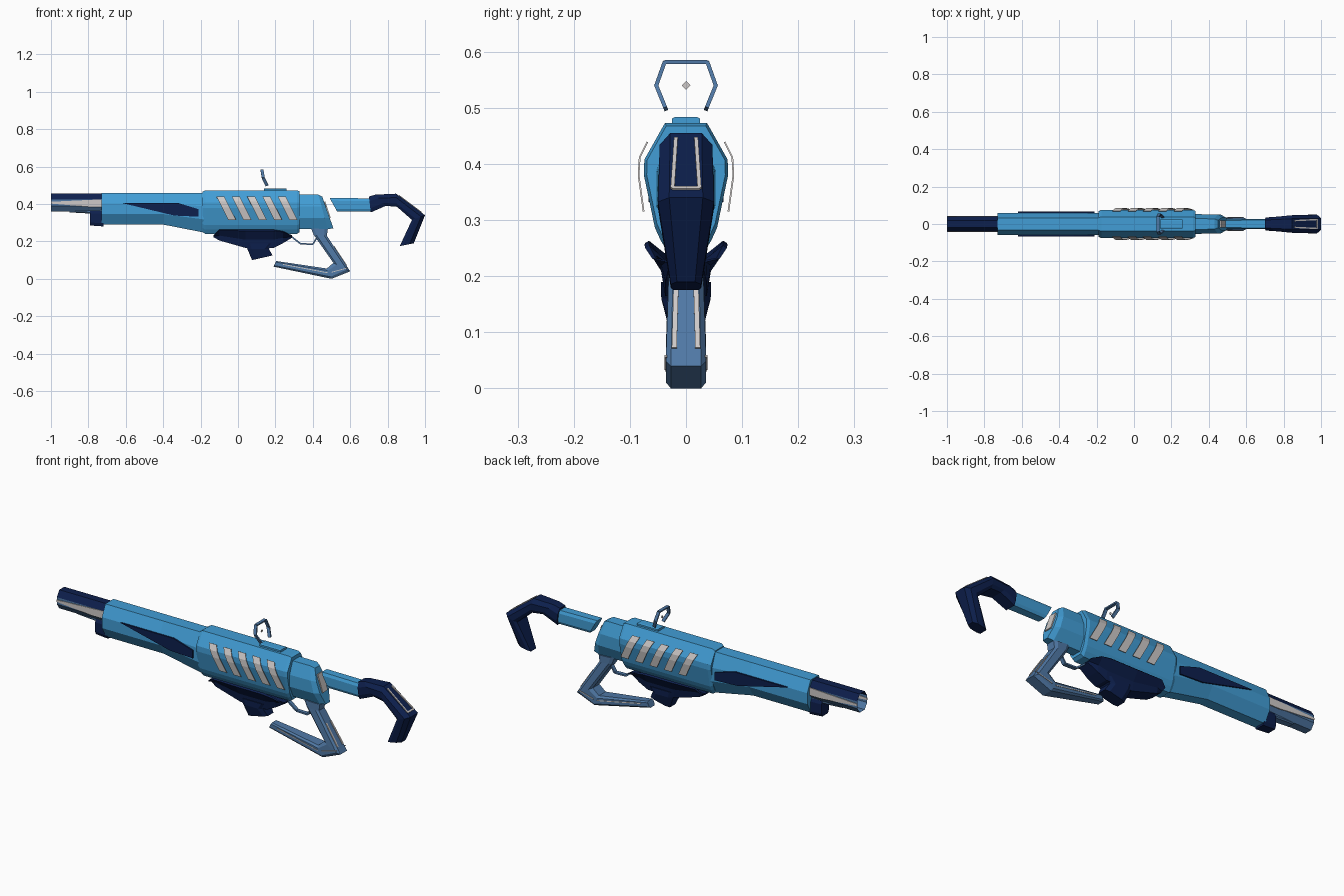
import bpy, bmesh
from mathutils import Vector, Matrix

cube = bpy.data.objects.get("Cube")
if cube:
    bpy.data.objects.remove(cube, do_unlink=True)


def material(name, rgb):
    m = bpy.data.materials.new(name)
    m.use_nodes = True
    m.diffuse_color = (*rgb, 1)
    m.node_tree.nodes["Principled BSDF"].inputs["Base Color"].default_value = (*rgb, 1)
    return m


SKY = material("sky blue", (0.054, 0.34, 0.67))
NAVY = material("navy", (0.004, 0.014, 0.075))
SLATE = material("slate blue", (0.08, 0.19, 0.38))
PALE = material("pale grey", (0.62, 0.59, 0.58))


def finish(name, bm, *mats):
    bmesh.ops.recalc_face_normals(bm, faces=bm.faces)
    mesh = bpy.data.meshes.new(name)
    bm.to_mesh(mesh)
    bm.free()
    for m in mats:
        mesh.materials.append(m)
    ob = bpy.data.objects.new(name, mesh)
    bpy.context.collection.objects.link(ob)
    return ob


def loft_mesh(stations, profile):
    """Skin mirrored sections; a station is (top xz, bottom xz, half width)."""
    bm = bmesh.new()
    section = profile + [(-y, t) for y, t in reversed(profile)]
    rings = []
    for top, low, w in stations:
        a, b = Vector((low[0], 0, low[1])), Vector((top[0], 0, top[1]))
        rings.append([bm.verts.new(a.lerp(b, t) + Vector((0, y * w, 0))) for y, t in section])
    n = len(section)
    for r, s in zip(rings, rings[1:]):
        for i in range(n):
            bm.faces.new((r[i], r[(i + 1) % n], s[(i + 1) % n], s[i]))
    caps = [bm.faces.new(rings[0]), bm.faces.new(rings[-1])]
    return bm, caps


def loft(name, stations, profile, mat):
    return finish(name, loft_mesh(stations, profile)[0], mat)


def along_x(*rows):
    """Upright stations from (x, bottom z, top z, half width)."""
    return [((x, hi), (x, lo), w) for x, lo, hi, w in rows]


def bar(name, p, q, width, thick, mat, axis=(0, 1, 0)):
    """Box running from p to q, with its width along the given axis."""
    p, q, side = Vector(p), Vector(q), Vector(axis)
    d = (q - p).normalized()
    frame = Matrix((d, side, d.cross(side))).transposed().to_4x4()
    bm = bmesh.new()
    bmesh.ops.create_cube(bm, size=1)
    scale = Matrix.Diagonal(((q - p).length, width, thick, 1))
    bm.transform(Matrix.Translation((p + q) / 2) @ frame @ scale)
    return finish(name, bm, mat)


def plate(name, pts, y0, y1, mat):
    """Flat side plate from an xz outline."""
    bm = bmesh.new()
    face = bm.faces.new([bm.verts.new((x, y0, z)) for x, z in pts])
    ext = bmesh.ops.extrude_face_region(bm, geom=[face])["geom"]
    bmesh.ops.translate(bm, vec=(0, y1 - y0, 0),
                        verts=[v for v in ext if isinstance(v, bmesh.types.BMVert)])
    return finish(name, bm, mat)


SIDES = (("front", -1), ("back", 1))
BOX = [(0.75, 0), (1, 0.2), (1, 0.8), (0.75, 1)]
HULL = [(0.45, 0), (1, 0.33), (1, 0.66), (0.55, 1)]

# Barrel: navy above, slate below, hollow muzzle
bm, caps = loft_mesh(along_x((-1, 0.36, 0.455, 0.04), (-0.7, 0.36, 0.455, 0.04)),
                     [(0.5, 0), (1, 0.3), (1, 0.68), (0.5, 1)])
bmesh.ops.inset_region(bm, faces=[caps[0]], thickness=0.012)
bore = bmesh.ops.extrude_face_region(bm, geom=[caps[0]])["geom"]
bmesh.ops.translate(bm, vec=(0.12, 0, 0), verts=[g for g in bore if isinstance(g, bmesh.types.BMVert)])
bmesh.ops.delete(bm, geom=[caps[0]], context="FACES")
for f in bm.faces:
    f.material_index = 0 if f.calc_center_median().z > 0.425 else 1
finish("barrel", bm, NAVY, SLATE)
loft("barrel_under_rail", along_x((-0.9, 0.355, 0.38, 0.02), (-0.72, 0.345, 0.38, 0.025)), BOX, SLATE)
loft("barrel_lug", along_x((-0.79, 0.285, 0.365, 0.03), (-0.72, 0.28, 0.365, 0.032)), BOX, NAVY)
for side, s in SIDES:
    plate("barrel_stripe_" + side, [(-1, 0.402), (-1, 0.412), (-0.73, 0.425), (-0.73, 0.385), (-0.8, 0.385)],
          s * 0.038, s * 0.043, PALE)

# Handguard with side inlays
loft("handguard", along_x((-0.73, 0.29, 0.46, 0.06), (-0.4, 0.29, 0.46, 0.06),
                          (-0.17, 0.245, 0.46, 0.06)), HULL, SKY)
for side, s in SIDES:
    plate("handguard_inlay_" + side, [(-0.62, 0.405), (-0.32, 0.405), (-0.21, 0.372),
                                      (-0.21, 0.332), (-0.34, 0.338)], s * 0.059, s * 0.067, NAVY)

# Receiver and its sloping rear block
loft("receiver", along_x((-0.19, 0.25, 0.465, 0.068), (-0.175, 0.24, 0.473, 0.075),
                         (0.315, 0.24, 0.473, 0.075), (0.33, 0.25, 0.468, 0.07)),
     [(0.4, 0), (0.6, 0.1), (0.74, 0.2), (1, 0.6), (0.99, 0.72), (0.5, 1)], SKY)
loft("receiver_rear", [((0.32, 0.45), (0.32, 0.265), 0.053), ((0.43, 0.45), (0.48, 0.265), 0.05),
                       ((0.45, 0.44), (0.51, 0.27), 0.036)], HULL, SKY)
bar("receiver_rear_panel", (0.463, 0, 0.412), (0.492, 0, 0.325), 0.04, 0.008, PALE)

# Slanted vents wrapping the receiver sides
for side, s in SIDES:
    for i in range(5):
        bm = bmesh.new()
        rows = []
        for y, z in ((0.07, 0.44), (0.084, 0.412), (0.086, 0.38), (0.077, 0.315)):
            x = -0.115 + 0.082 * i + (0.44 - z) * 0.5
            rows.append([bm.verts.new((x + dx, s * y, z)) for dx in (0, 0.042)])
        for a, b in zip(rows, rows[1:]):
            bm.faces.new((a[0], a[1], b[1], b[0]))
        vent = finish(f"vent_{side}_{i + 1}", bm, PALE)
        vent.modifiers.new("thickness", "SOLIDIFY").thickness = 0.003

# Magazine housing with flared lips, and magazine
loft("magazine_housing", along_x((-0.13, 0.222, 0.235, 0.06), (-0.1, 0.205, 0.263, 0.073),
                                 (0.04, 0.165, 0.263, 0.074), (0.19, 0.165, 0.263, 0.074),
                                 (0.24, 0.19, 0.255, 0.073), (0.29, 0.22, 0.232, 0.06)),
     [(0.5, 0), (0.6, 0.45), (1, 0.93), (0.9, 1), (0.5, 0.6)], NAVY)
loft("magazine", [((0.03, 0.19), (0.2, 0.19), 0.045), ((0.05, 0.16), (0.165, 0.16), 0.044),
                  ((0.075, 0.1), (0.185, 0.125), 0.03)], BOX, NAVY)

# Grip with forward foot, rear and side lines
loft("grip", [((0.39, 0.27), (0.48, 0.265), 0.03), ((0.405, 0.235), (0.475, 0.23), 0.03),
              ((0.51, 0.085), (0.6, 0.04), 0.036), ((0.475, 0.055), (0.5, 0), 0.036),
              ((0.205, 0.095), (0.19, 0.065), 0.022)], BOX, SLATE)
for side, s in SIDES:
    bar("grip_rear_line_" + side, (0.512, s * 0.018, 0.174), (0.58, s * 0.021, 0.071), 0.009, 0.006, PALE)
    bar("grip_foot_line_" + side, (0.24, s * 0.0245, 0.077), (0.48, s * 0.0355, 0.032), 0.004, 0.004, PALE)
    bar("grip_heel_line_" + side, (0.5, s * 0.036, 0.035), (0.585, s * 0.036, 0.058), 0.004, 0.004, PALE)

# Trigger guard
guard = [(0.28, 0.23), (0.335, 0.187), (0.4, 0.185), (0.425, 0.225)]
for i, (a, b) in enumerate(zip(guard, guard[1:])):
    bar(f"trigger_guard_{i + 1}", (a[0], 0, a[1]), (b[0], 0, b[1]), 0.02, 0.008, SLATE)

# Stock arm and hooked shoulder piece
loft("stock_arm", [((0.49, 0.432), (0.53, 0.36), 0.026), ((0.72, 0.43), (0.72, 0.36), 0.028)], BOX, SKY)
loft("stock", [((0.7, 0.44), (0.71, 0.355), 0.035), ((0.735, 0.45), (0.79, 0.39), 0.038),
               ((0.845, 0.455), (0.85, 0.385), 0.047), ((1, 0.34), (0.93, 0.315), 0.05),
               ((0.94, 0.19), (0.865, 0.175), 0.027)],
     [(0.8, 0), (1, 0.25), (1, 0.7), (0.6, 1)], NAVY)
for side, s in SIDES:
    bar("stock_line_" + side, (0.86, s * 0.018, 0.446), (0.98, s * 0.024, 0.356), 0.007, 0.005, PALE)
bar("stock_line_end", (0.976, 0, 0.359), (0.982, 0, 0.3545), 0.05, 0.005, PALE)

# Sight: base, open ring and aiming diamond
loft("sight_base", along_x((0.14, 0.47, 0.484, 0.025), (0.26, 0.47, 0.484, 0.025)), BOX, SKY)
ring = [(0.155, 0.036, 0.498), (0.135, 0.053, 0.54), (0.128, 0.038, 0.582)]
ring += [(x, -y, z) for x, y, z in reversed(ring)]
for i, (a, b) in enumerate(zip(ring, ring[1:])):
    d = (Vector(b) - Vector(a)).normalized()
    across = Vector((1, 0, 0)) - d * d.x
    bar(f"sight_ring_{i + 1}", a, b, 0.016, 0.007, SLATE, across.normalized())
bar("aiming_diamond", (0.135, -0.004, 0.536), (0.135, 0.004, 0.544), 0.003, 0.011, PALE, (1, 0, 0))
